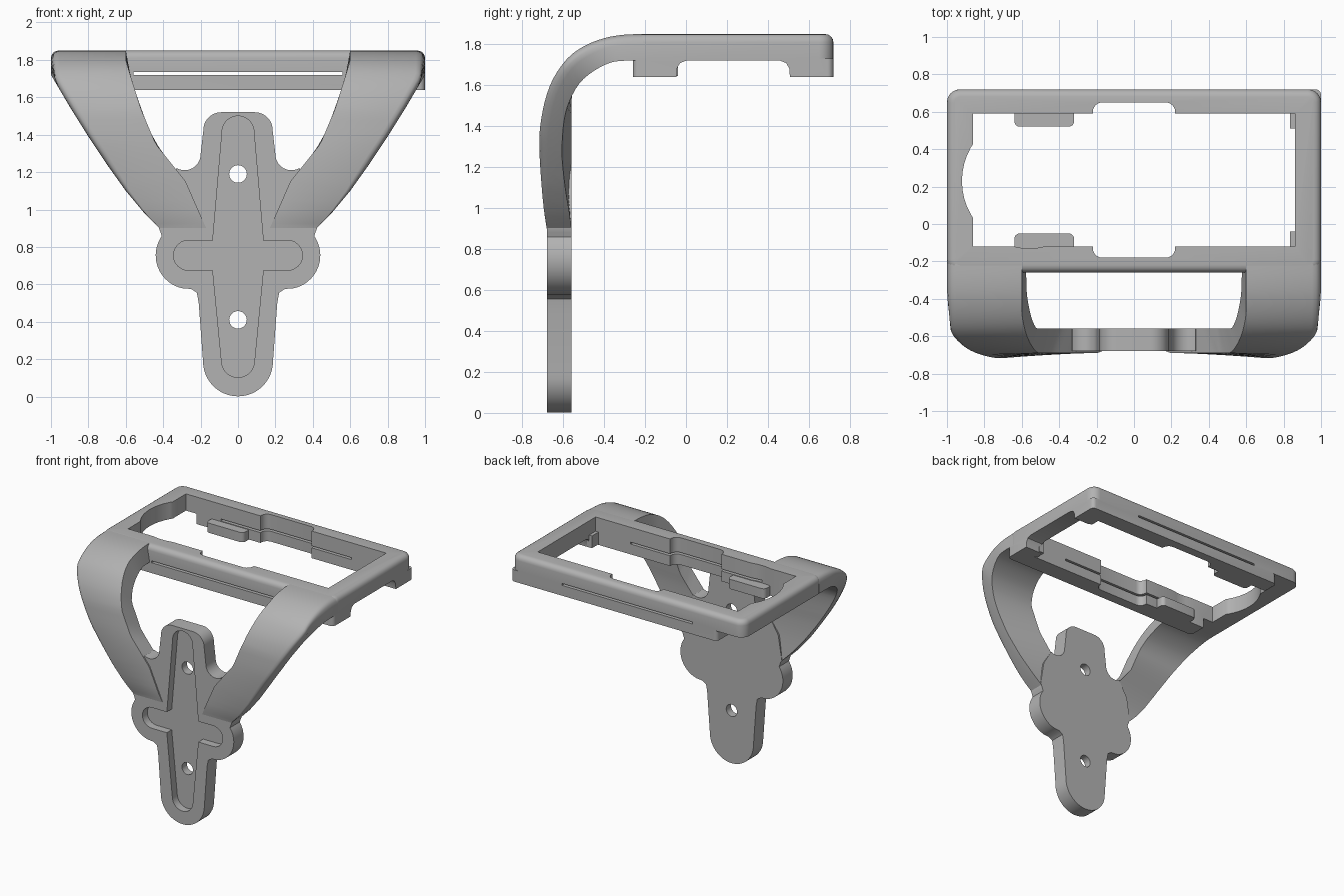
import bpy, bmesh
from math import sin, cos, radians
from mathutils import Vector

if "Cube" in bpy.data.objects:
    bpy.data.objects.remove(bpy.data.objects["Cube"], do_unlink=True)

grey = bpy.data.materials.new("matte grey")
grey.use_nodes = True
grey.diffuse_color = (0.45, 0.45, 0.45, 1)
grey.node_tree.nodes["Principled BSDF"].inputs["Base Color"].default_value = (0.45, 0.45, 0.45, 1)


def finish(name, bm):
    bmesh.ops.recalc_face_normals(bm, faces=bm.faces)
    mesh = bpy.data.meshes.new(name)
    bm.to_mesh(mesh)
    bm.free()
    mesh.materials.append(grey)
    ob = bpy.data.objects.new(name, mesh)
    bpy.context.collection.objects.link(ob)
    return ob


def arc(cx, cy, r, a0, a1, n=12):
    angles = [radians(a0 + (a1 - a0) * i / n) for i in range(n + 1)]
    return [(cx + r * cos(a), cy + r * sin(a)) for a in angles]


def mirrored(half):
    return half + [(-x, z) for x, z in reversed(half) if x > 0.001]


def prism(name, pts, lo, hi, axis="z"):
    """Extrude a flat outline along one axis."""
    place = {"x": lambda a, b, h: (h, a, b), "y": lambda a, b, h: (a, h, b),
             "z": lambda a, b, h: (a, b, h)}[axis]
    bm = bmesh.new()
    rings = [[bm.verts.new(place(a, b, h)) for a, b in pts] for h in (lo, hi)]
    bm.faces.new(rings[0])
    bm.faces.new(rings[1])
    for i in range(len(pts)):
        j = (i + 1) % len(pts)
        bm.faces.new((rings[0][i], rings[0][j], rings[1][j], rings[1][i]))
    return finish(name, bm)


def rect(x0, x1, y0, y1, r=0.0):
    if not r:
        return [(x0, y0), (x1, y0), (x1, y1), (x0, y1)]
    return (arc(x1 - r, y1 - r, r, 90, 0, 6) + arc(x1 - r, y0 + r, r, 0, -90, 6)
            + arc(x0 + r, y0 + r, r, -90, -180, 6) + arc(x0 + r, y1 - r, r, 180, 90, 6))


def bake(ob):
    bpy.context.view_layer.update()
    deps = bpy.context.evaluated_depsgraph_get()
    mesh = bpy.data.meshes.new_from_object(ob.evaluated_get(deps))
    ob.modifiers.clear()
    ob.data = mesh


def combine(ob, others, mode="DIFFERENCE"):
    for other in others:
        mod = ob.modifiers.new("cut", "BOOLEAN")
        mod.operation, mod.solver, mod.object = mode, "EXACT", other
        bake(ob)
        bpy.data.objects.remove(other, do_unlink=True)


def smooth(ob, angle=35):
    bpy.ops.object.select_all(action="DESELECT")
    ob.select_set(True)
    bpy.context.view_layer.objects.active = ob
    bpy.ops.object.shade_smooth_by_angle(angle=radians(angle))


# Mounting plate with lobes
half = (arc(0.09, 1.425, 0.095, 90, 0) + arc(0.285, 1.295, 0.085, 180, 300)
        + [(0.40, 1.1), (0.43, 0.92), (0.415, 0.88)] + arc(0.26, 0.755, 0.18, 35, -78, 20)
        + [(0.25, 0.575), (0.22, 0.555), (0.21, 0.5)] + arc(0, 0.188, 0.187, 0, -90))
plate = prism("mounting_plate", mirrored(half), -0.68, -0.56, "y")

# Cross-shaped recess and screw holes
cross = (arc(0, 1.415, 0.085, 90, 0) + [(0.135, 0.835)] + arc(0.265, 0.755, 0.08, 90, -90)
         + [(0.135, 0.675)] + arc(0, 0.19, 0.088, 0, -90))
recess = prism("recess", mirrored(cross[1:]), -0.9, -0.62, "y")
holes = [prism("hole", arc(0, z, 0.047, 0, 345, 23), -0.9, -0.4, "y") for z in (0.41, 1.19)]
combine(plate, [recess] + holes)
smooth(plate)

# Curved arms: front and back side profiles, widths taken from height
FRONT = [(-.2, 1.85), (-.3, 1.847), (-.4, 1.83), (-.5, 1.79), (-.58, 1.73), (-.65, 1.63),
         (-.69, 1.52), (-.715, 1.4), (-.72, 1.3), (-.71, 1.15), (-.695, 1.0), (-.68, .9)]
BACK = [(-.2, 1.72), (-.3, 1.72), (-.37, 1.71), (-.45, 1.67), (-.52, 1.61), (-.57, 1.52),
        (-.595, 1.43), (-.605, 1.32), (-.605, 1.24), (-.59, 1.1), (-.57, .98), (-.56, .9)]
OUTER = [(.9, .42), (.98, .5), (1.1, .6), (1.24, .7), (1.39, .8), (1.55, .9), (1.72, 1)]
INNER = [(.9, .17), (1.15, .28), (1.25, .36), (1.35, .44), (1.54, .52), (1.7, .57), (1.8, .6)]


def lookup(table, z):
    if z <= table[0][0]:
        return table[0][1]
    for (z0, x0), (z1, x1) in zip(table, table[1:]):
        if z <= z1:
            return x0 + (x1 - x0) * (z - z0) / (z1 - z0)
    return table[-1][1]


def refine(pts, n=3):
    """Smooth a profile through its points."""
    v = [Vector(p) for p in pts]
    out = []
    for i in range(len(v) - 1):
        a, b, c, d = v[max(i - 1, 0)], v[i], v[i + 1], v[min(i + 2, len(v) - 1)]
        for t in (k / n for k in range(n)):
            out.append(0.5 * (2 * b + (c - a) * t + (2 * a - 5 * b + 4 * c - d) * t ** 2
                              + (3 * b - a - 3 * c + d) * t ** 3))
    return out + [v[-1]]


def arm(name, side):
    bm = bmesh.new()
    rings = []
    for (fy, fz), (by, bz) in zip(refine(FRONT), refine(BACK)):
        fi = Vector((lookup(INNER, fz), max(fy, -0.69), fz))
        fo = Vector((lookup(OUTER, fz), fy, fz))
        bo = Vector((lookup(OUTER, bz), by, bz))
        bi = Vector((lookup(INNER, bz), max(by, -0.56), bz))
        k = min(1, max(0.05, (fz - 0.88) / 0.4))
        u, w = (fi - fo) * 0.12 * k, (bo - fo) * 0.4 * k
        ring = [fi, fo + u, fo + u * 0.55 + w * 0.12, fo + u * 0.29 + w * 0.29,
                fo + u * 0.12 + w * 0.55, fo + w, bo, bi]
        rings.append([bm.verts.new((p.x * side, p.y, p.z)) for p in ring])
    for a, b in zip(rings, rings[1:]):
        for i in range(len(a)):
            j = (i + 1) % len(a)
            bm.faces.new((a[i], a[j], b[j], b[i]))
    bm.faces.new(rings[0])
    bm.faces.new(rings[-1])
    smooth(finish(name, bm), 40)


arm("left_arm", 1)
arm("right_arm", -1)

# Holder frame with rounded upper rim
frame = prism("holder_frame", rect(-1, 1, -0.26, 0.72, 0.07), 1.72, 1.85)
rim = frame.modifiers.new("rim", "BEVEL")
rim.width, rim.segments, rim.limit_method = 0.04, 4, "WEIGHT"
weights = frame.data.attributes.new("bevel_weight_edge", "FLOAT", "EDGE")
for e in frame.data.edges:
    if all(frame.data.vertices[i].co.z > 1.84 for i in e.vertices):
        weights.data[e.index].value = 1
bake(frame)

# Lower skirt, notched through both ends
skirt = prism("skirt", rect(-0.77, 1, -0.26, 0.72, 0.03), 1.64, 1.73)
side_gap = prism("side_gap", [(-0.05, 1.6), (-0.045, 1.68), (-0.03, 1.708), (0, 1.72), (0, 1.8),
                              (0.46, 1.8), (0.46, 1.72), (0.49, 1.708), (0.505, 1.68), (0.51, 1.6)],
                 -2, 2, "x")
combine(skirt, [side_gap])
combine(frame, [skirt], "UNION")

# Openings: main window, rail notches, rounded end notch, thin rail slots
combine(frame, [prism("window", rect(-0.86, 0.86, -0.12, 0.59), 1.5, 2),
                prism("rail_notch", rect(-0.22, 0.22, -0.18, 0.65, 0.05), 1.5, 2),
                prism("end_notch", arc(-0.56, 0.23, 0.36, 0, 352.5, 47), 1.5, 2),
                prism("slot", rect(-0.56, 0.56, 1.72, 1.735), -0.5, 1, "y")])
smooth(frame)

# Retaining tabs and corner stops
for label, y0, y1 in (("front", -0.14, -0.05), ("back", 0.52, 0.61)):
    smooth(prism(label + "_tab", rect(-0.64, -0.32, y0, y1, 0.03), 1.64, 1.715))
for label, y0, y1 in (("front", -0.14, -0.04), ("back", 0.51, 0.61)):
    prism(label + "_stop", rect(0.835, 0.88, y0, y1), 1.645, 1.74)
